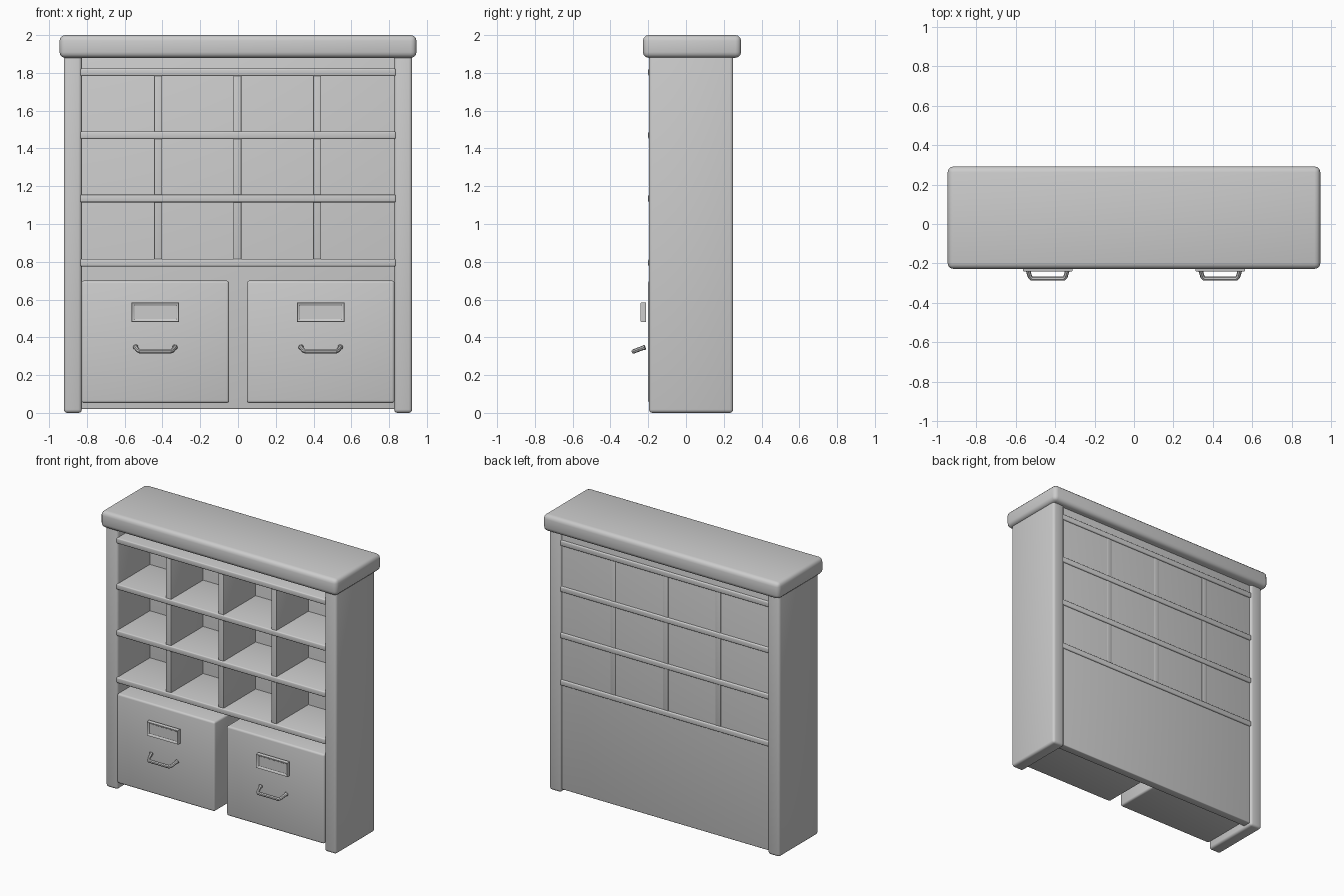
import bpy, bmesh, math
from mathutils import Vector

cube = bpy.data.objects.get("Cube")
if cube:
    bpy.data.objects.remove(cube, do_unlink=True)

# One plain grey finish
grey = bpy.data.materials.new("plain_grey")
grey.use_nodes = True
grey.diffuse_color = (0.6, 0.6, 0.6, 1)
grey.node_tree.nodes["Principled BSDF"].inputs["Base Color"].default_value = (0.6, 0.6, 0.6, 1)


def finish(name, bm, bevel=0, segments=3):
    """Turn a bmesh into a smooth-shaded object with rounded edges."""
    if bevel:
        bmesh.ops.bevel(bm, geom=bm.edges[:], offset=bevel, segments=segments,
                        profile=0.5, affect='EDGES', clamp_overlap=True)
    bmesh.ops.recalc_face_normals(bm, faces=bm.faces[:])
    mesh = bpy.data.meshes.new(name)
    bm.to_mesh(mesh)
    bm.free()
    mesh.materials.append(grey)
    obj = bpy.data.objects.new(name, mesh)
    bpy.context.collection.objects.link(obj)
    bpy.ops.object.select_all(action='DESELECT')
    obj.select_set(True)
    bpy.context.view_layer.objects.active = obj
    bpy.ops.object.shade_smooth_by_angle(angle=math.radians(35))
    return obj


def box_mesh(x, y, z):
    """Box spanning the given (low, high) ranges."""
    bm = bmesh.new()
    bmesh.ops.create_cube(bm, size=1)
    for v in bm.verts:
        v.co = Vector([r[0] if c < 0 else r[1] for c, r in zip(v.co, (x, y, z))])
    return bm


def box(name, x, y, z, bevel=0):
    return finish(name, box_mesh(x, y, z), bevel)


def label_holder(name, cx):
    """Framed plate with a sunken centre."""
    bm = box_mesh((cx - 0.125, cx + 0.125), (-0.243, -0.213), (0.482, 0.584))
    bm.normal_update()
    front = min(bm.faces, key=lambda f: f.calc_center_median().y)
    outer = list(front.edges)
    bmesh.ops.inset_region(bm, faces=[front], thickness=0.022)
    bmesh.ops.translate(bm, verts=front.verts[:], vec=(0, 0.012, 0))
    bmesh.ops.bevel(bm, geom=outer, offset=0.006, segments=2, profile=0.5, affect='EDGES')
    finish(name, bm)


def handle(name, cx):
    """Tilted pull: a swept tube with flared ends."""
    curve = bpy.data.curves.new(name, 'CURVE')
    curve.dimensions = '3D'
    curve.bevel_depth = 0.012
    curve.bevel_resolution = 2
    curve.use_fill_caps = True
    half = [(0.104, -0.217, 0.348, 1.2), (0.102, -0.228, 0.344, 0.95),
            (0.090, -0.268, 0.329, 0.95), (0.080, -0.277, 0.325, 1)]
    path = [(-x, y, z, r) for x, y, z, r in half] + half[::-1]
    spline = curve.splines.new('POLY')
    spline.points.add(len(path) - 1)
    for point, (x, y, z, r) in zip(spline.points, path):
        point.co = (cx + x, y, z, 1)
        point.radius = r
    tube = bpy.data.objects.new(name + "_path", curve)
    bpy.context.collection.objects.link(tube)
    bpy.context.view_layer.update()
    mesh = tube.evaluated_get(bpy.context.evaluated_depsgraph_get()).to_mesh()
    bm = bmesh.new()
    bm.from_mesh(mesh)
    bpy.data.objects.remove(tube, do_unlink=True)
    finish(name, bm)


# Carcass
box("top_board", (-0.945, 0.945), (-0.228, 0.292), (1.88, 2.0), 0.03)
box("back_panel", (-0.835, 0.835), (0.175, 0.236), (0.02, 1.89), 0.006)

# Shelves
for i, z in enumerate((0.795, 1.135, 1.47, 1.803)):
    box(f"shelf_{i + 1}", (-0.835, 0.835), (-0.2, 0.247), (z - 0.02, z + 0.02), 0.008)

# Dividers between the pigeonholes
for i, x in enumerate((-0.423, -0.003, 0.419)):
    box(f"divider_{i + 1}", (x - 0.021, x + 0.021), (-0.19, 0.238), (0.8, 1.8), 0.004)

# Side posts, drawers and fittings, left and right
for side, s in (("left", 1), ("right", -1)):
    box(f"{side}_side", sorted((s * 0.827, s * 0.922)), (-0.196, 0.25), (0, 1.9), 0.018)
    box(f"{side}_drawer", sorted((s * 0.047, s * 0.829)), (-0.201, 0.18), (0.052, 0.7), 0.014)
    label_holder(f"{side}_label_holder", s * 0.4375)
    handle(f"{side}_drawer_handle", s * 0.4375)
